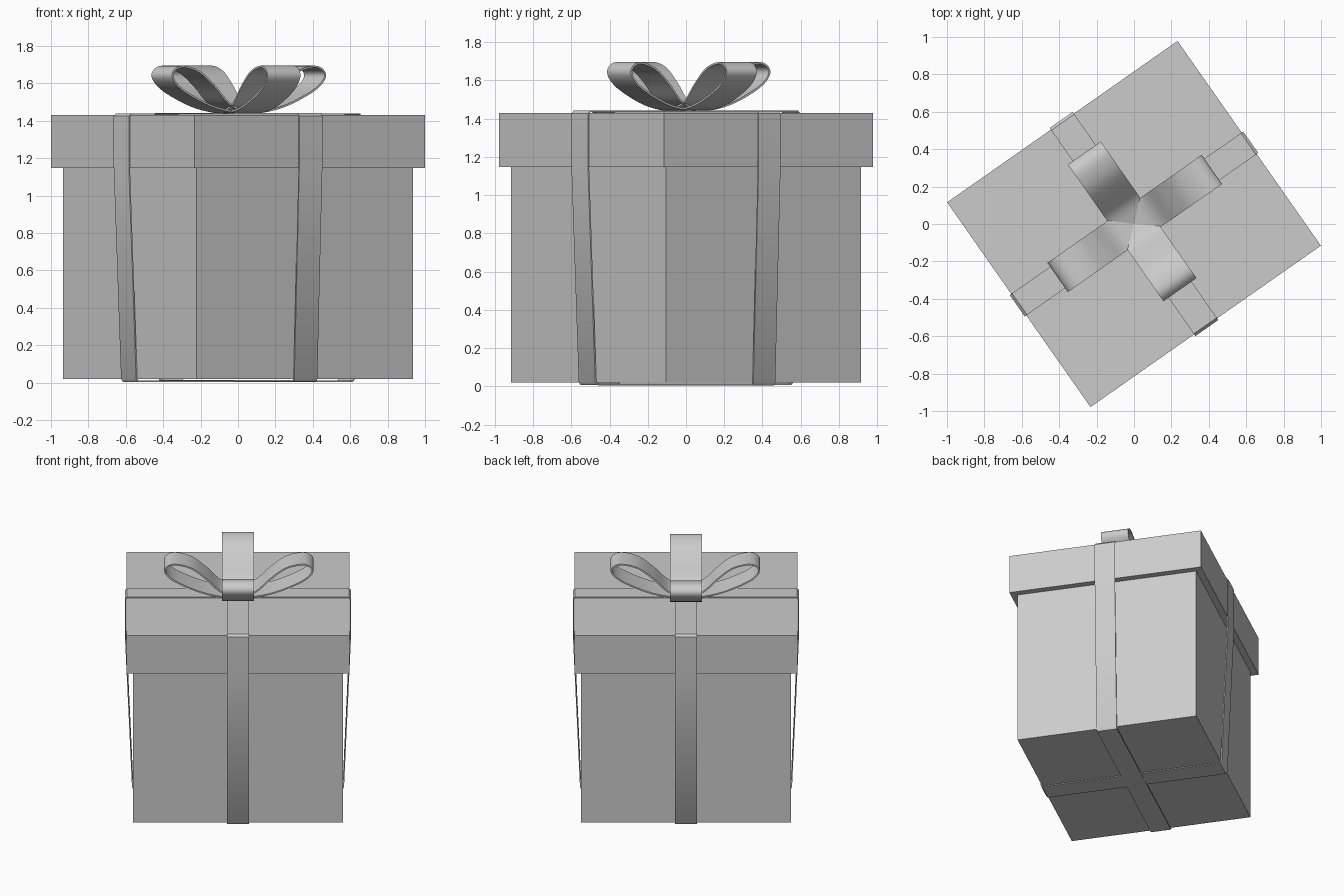
import bpy, bmesh, math
from mathutils import Matrix, Vector

cube = bpy.data.objects.get("Cube")
if cube:
    bpy.data.objects.remove(cube)

TURN = math.radians(35)

grey = bpy.data.materials.new("light grey")
grey.use_nodes = True
colour = (0.6, 0.6, 0.6, 1)
grey.diffuse_color = colour
grey.node_tree.nodes["Principled BSDF"].inputs["Base Color"].default_value = colour


def add_object(name, bm, angle):
    bmesh.ops.recalc_face_normals(bm, faces=bm.faces)
    mesh = bpy.data.meshes.new(name)
    bm.to_mesh(mesh)
    bm.free()
    mesh.materials.append(grey)
    obj = bpy.data.objects.new(name, mesh)
    obj.rotation_euler.z = angle
    bpy.context.collection.objects.link(obj)
    return obj


def box(name, half_x, half_y, low, high):
    bm = bmesh.new()
    size = Matrix.Diagonal((2 * half_x, 2 * half_y, high - low, 1))
    bmesh.ops.create_cube(bm, size=1, matrix=Matrix.Translation((0, 0, (low + high) / 2)) @ size)
    return add_object(name, bm, TURN)


def strip(name, path, width, angle, closed=False, offset=0, thickness=0.01):
    """Band of given width following a path of (distance, height) points."""
    bm = bmesh.new()
    rows = [[bm.verts.new((d, s * width / 2, z)) for s in (-1, 1)] for d, z in path]
    pairs = list(zip(rows, rows[1:]))
    if closed:
        pairs.append((rows[-1], rows[0]))
    for a, b in pairs:
        bm.faces.new((a[0], a[1], b[1], b[0]))
    obj = add_object(name, bm, angle)
    solid = obj.modifiers.new("thickness", 'SOLIDIFY')
    solid.thickness = thickness
    solid.offset = offset
    bpy.ops.object.select_all(action='DESELECT')
    obj.select_set(True)
    bpy.context.view_layer.objects.active = obj
    bpy.ops.object.modifier_apply(modifier=solid.name)
    bpy.ops.object.shade_smooth_by_angle(angle=math.radians(40))
    return obj


def smooth_path(points, steps=6):
    """Catmull-Rom curve through the points."""
    p = [Vector(q) for q in points]
    p = [2 * p[0] - p[1]] + p + [2 * p[-1] - p[-2]]
    out = []
    for a, b, c, d in zip(p, p[1:], p[2:], p[3:]):
        for i in range(steps):
            t = i / steps
            out.append(0.5 * (2 * b + (c - a) * t + (2 * a - 5 * b + 4 * c - d) * t ** 2
                              + (3 * b - a - 3 * c + d) * t ** 3))
    return out + [p[-2]]


# Box and overhanging lid
box("box_body", 0.706, 0.623, 0.02, 1.16)
box("box_lid", 0.752, 0.668, 1.147, 1.43)


# Ribbons wrapped round the box, tapering from the lid to the base
def ribbon(name, top, base, width, angle, lift):
    half = [(top - 0.015, 1.44 + lift), (top, 1.425), (top, 1.15),
            (base, 0.02), (base - 0.012, 0.004 + lift)]
    path = half + [(-d, z) for d, z in reversed(half)]
    strip(name, path, width, angle, closed=True, offset=-1, thickness=0.008)


ribbon("long_ribbon", 0.762, 0.714, 0.14, TURN, 0)
ribbon("cross_ribbon", 0.679, 0.632, 0.15, TURN + math.pi / 2, 0.002)

# Bow of four leaf-shaped loops
LOOP = [(0, 1.445), (0.12, 1.452), (0.26, 1.487), (0.42, 1.56), (0.49, 1.62),
        (0.49, 1.665), (0.43, 1.69), (0.32, 1.662), (0.22, 1.586), (0.12, 1.49), (0, 1.445)]
loops = [("right_loop", 0.505, 0.19, 0), ("back_loop", 0.46, 0.215, 1),
         ("left_loop", 0.495, 0.19, 2), ("front_loop", 0.425, 0.215, 3)]
for name, reach, width, quarter in loops:
    path = smooth_path([(d * reach / 0.5, z) for d, z in LOOP])
    strip("bow_" + name, path, width, TURN + quarter * math.pi / 2)
